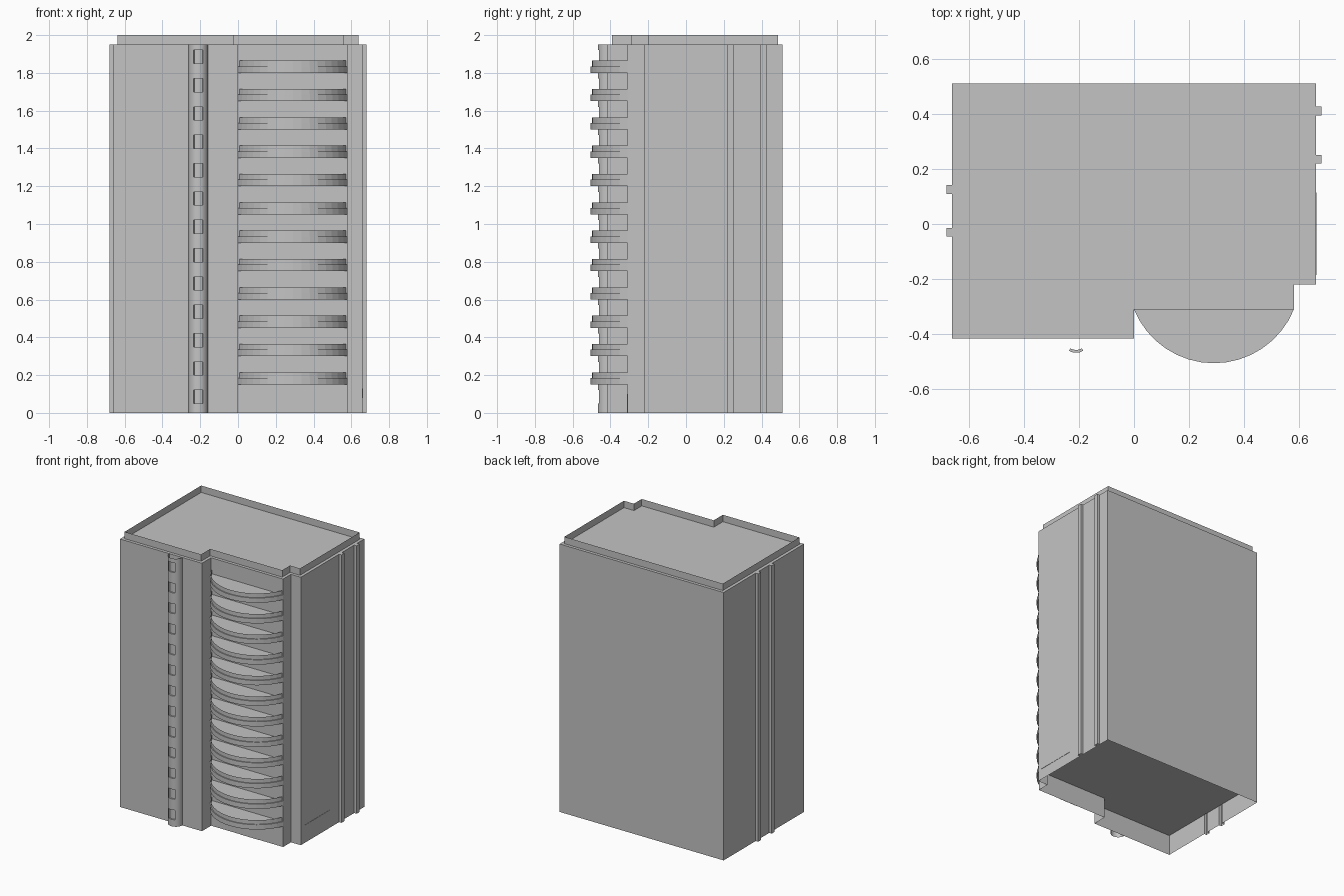
import bpy, bmesh
from math import sin, cos, pi, asin

cube = bpy.data.objects.get("Cube")
if cube:
    bpy.data.objects.remove(cube, do_unlink=True)

concrete = bpy.data.materials.new("light_grey_concrete")
concrete.use_nodes = True
GREY = (0.55, 0.55, 0.55, 1)
concrete.diffuse_color = GREY
concrete.node_tree.nodes["Principled BSDF"].inputs["Base Color"].default_value = GREY

WALL_TOP, TOP, STOREY = 1.95, 2.0, 0.15
LEFT, BACK, FRONT, BAY, STEP = 0.66, 0.51, -0.415, -0.31, -0.22
BAY_END = 0.58


def finish(bm, name, smooth=False):
    """Turn a bmesh into a named object."""
    bmesh.ops.remove_doubles(bm, verts=bm.verts, dist=0.0001)
    mesh = bpy.data.meshes.new(name)
    bm.to_mesh(mesh)
    bm.free()
    mesh.materials.append(concrete)
    obj = bpy.data.objects.new(name, mesh)
    bpy.context.collection.objects.link(obj)
    if smooth:
        bpy.ops.object.select_all(action='DESELECT')
        obj.select_set(True)
        bpy.context.view_layer.objects.active = obj
        bpy.ops.object.shade_smooth_by_angle()
    return obj


def face(bm, pts):
    bm.faces.new([bm.verts.new(p) for p in pts])


def cap(bm, outline, z, up=True):
    pts = [(x, y, z) for x, y in outline]
    face(bm, pts if up else pts[::-1])


def walls(bm, outline, z0, z1, closed=True):
    """Raise thin walls along a counter-clockwise outline."""
    ends = outline[1:] + (outline[:1] if closed else [])
    for (ax, ay), (bx, by) in zip(outline, ends):
        face(bm, [(ax, ay, z0), (bx, by, z0), (bx, by, z1), (ax, ay, z1)])


def rib(side, y, width=0.032, depth=0.02):
    """Outline points of one vertical rib, in counter-clockwise order."""
    a, b = y - side * width / 2, y + side * width / 2
    x0, x1 = side * LEFT, side * (LEFT + depth)
    return [(x0, a), (x1, a), (x1, b), (x0, b)]


def footprint(inset=0.0, ribs=False):
    i = inset
    front = [(-LEFT + i, FRONT + i), (-i, FRONT + i), (-i, BAY + i),
             (BAY_END - i, BAY + i), (BAY_END - i, STEP + i), (LEFT - i, STEP + i)]
    left = rib(1, 0.235) + rib(1, 0.41) if ribs else []
    right = rib(-1, 0.125) + rib(-1, -0.03) if ribs else []
    return front + left + [(LEFT - i, BACK - i), (-LEFT + i, BACK - i)] + right


# Tower walls with side ribs, open below a raised ground floor
bm = bmesh.new()
walls(bm, footprint(ribs=True), 0, WALL_TOP)
cap(bm, footprint(ribs=True), WALL_TOP)
finish(bm, "tower_body")

bm = bmesh.new()
cap(bm, footprint(), STOREY, up=False)
finish(bm, "ground_floor")

# Thin roof parapet
bm = bmesh.new()
walls(bm, footprint(0.022), WALL_TOP, TOP)
finish(bm, "roof_parapet")

# Curved balconies: a solid slab with a thin, slightly inset rail
HALF, BULGE = BAY_END / 2, 0.195
RADIUS = (HALF ** 2 + BULGE ** 2) / (2 * BULGE)
CENTRE_Y = BAY - BULGE + RADIUS


def bow(radius, segments=16):
    spread = asin(min(1, (HALF - (RADIUS - radius)) / radius))
    points = []
    for k in range(segments + 1):
        t = spread * (2 * k / segments - 1)
        points.append((HALF + radius * sin(t), CENTRE_Y - radius * cos(t)))
    points[0] = (points[0][0], BAY)
    points[-1] = (points[-1][0], BAY)
    return points


for storey in range(1, 13):
    z = storey * STOREY
    bm = bmesh.new()
    slab = bow(RADIUS)
    walls(bm, slab, z, z + 0.035)
    cap(bm, slab, z, up=False)
    cap(bm, slab, z + 0.035)
    walls(bm, bow(RADIUS - 0.007), z + 0.035, z + 0.065, closed=False)
    finish(bm, f"balcony_{storey}")

# Rounded stair column with a recessed window on each storey
COL_X, COL_R, SIDES = -0.21, 0.052, 12


def column_point(k, z, recess=0.0):
    t = pi * k / SIDES
    r = COL_R - recess
    return (COL_X - r * cos(t), FRONT - r * sin(t), z)


bm = bmesh.new()
levels = [0.0]
for storey in range(13):
    levels += [storey * STOREY + 0.05, storey * STOREY + 0.12]
levels.append(WALL_TOP)
FIRST, LAST, DEPTH = 4, 8, 0.01
for row, (z0, z1) in enumerate(zip(levels, levels[1:])):
    for k in range(SIDES):
        window = row % 2 == 1 and FIRST <= k < LAST
        d = DEPTH if window else 0
        face(bm, [column_point(k, z0, d), column_point(k + 1, z0, d),
                  column_point(k + 1, z1, d), column_point(k, z1, d)])
        if window:
            for z in (z0, z1):
                face(bm, [column_point(k, z), column_point(k + 1, z),
                          column_point(k + 1, z, d), column_point(k, z, d)])
    if row % 2 == 1:
        for k in (FIRST, LAST):
            face(bm, [column_point(k, z0), column_point(k, z0, DEPTH),
                      column_point(k, z1, DEPTH), column_point(k, z1)])
bmesh.ops.remove_doubles(bm, verts=bm.verts, dist=0.0001)
bmesh.ops.recalc_face_normals(bm, faces=bm.faces)
if sum(f.normal.y * f.calc_area() for f in bm.faces) > 0:
    bmesh.ops.reverse_faces(bm, faces=bm.faces)
finish(bm, "stair_column", smooth=True)


# Shallow panels at ground level
def plate(name, low, high):
    bm = bmesh.new()
    outline = [(low[0], low[1]), (high[0], low[1]), (high[0], high[1]), (low[0], high[1])]
    walls(bm, outline, low[2], high[2])
    cap(bm, outline, low[2], up=False)
    cap(bm, outline, high[2])
    finish(bm, name)


plate("side_vent", (LEFT, -0.185, 0.08), (LEFT + 0.002, 0.115, 0.13))
plate("entrance_door", (0.24, BAY - 0.002, 0), (0.39, BAY, 0.1))
